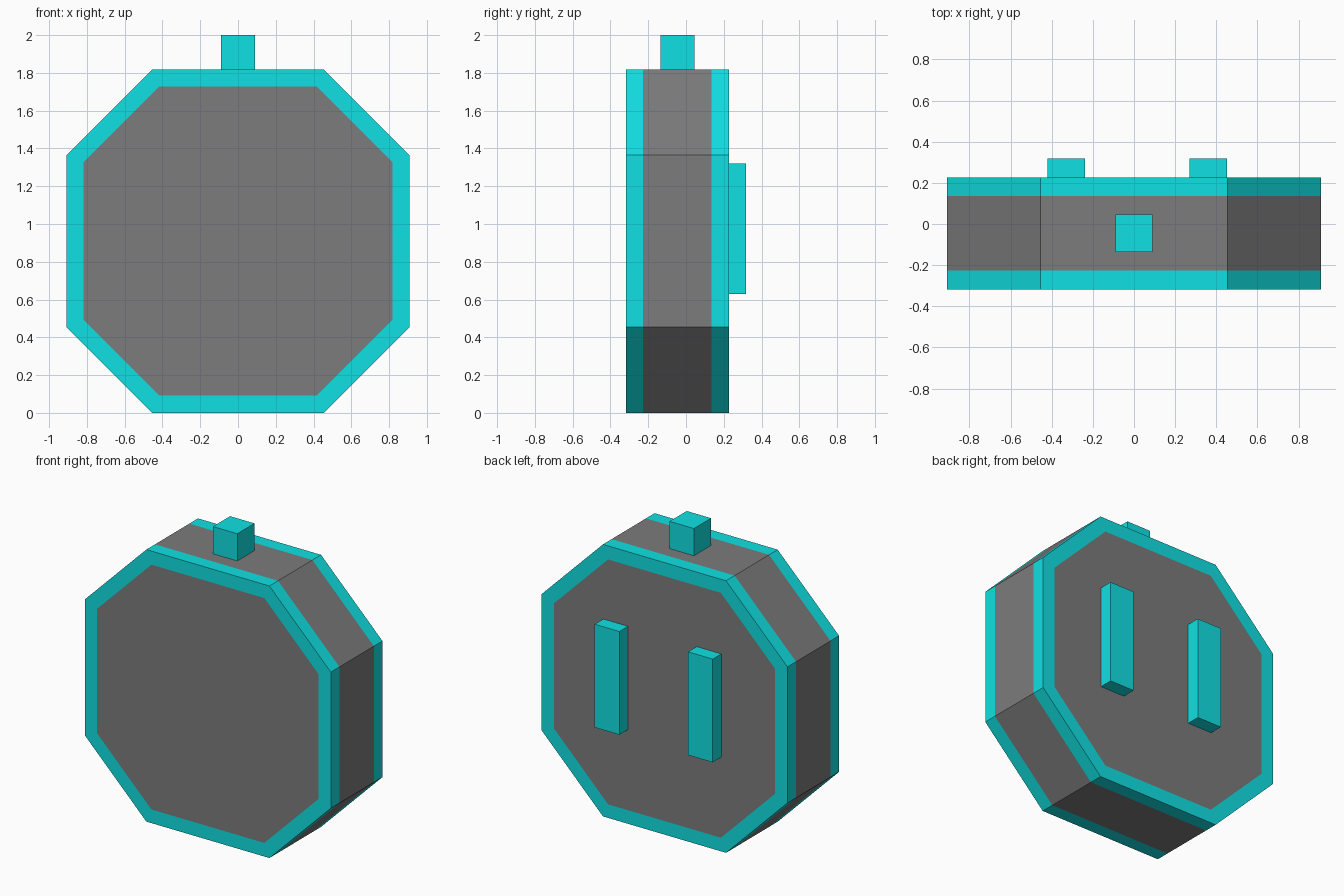
import bpy, bmesh

if "Cube" in bpy.data.objects:
    bpy.data.objects.remove(bpy.data.objects["Cube"])


def material(name, rgb):
    m = bpy.data.materials.new(name)
    m.diffuse_color = (*rgb, 1)
    m.use_nodes = True
    m.node_tree.nodes["Principled BSDF"].inputs["Base Color"].default_value = m.diffuse_color
    return m


TEAL = material("turquoise", (0.005, 0.75, 0.77))
GRAY = material("mid gray", (0.2, 0.2, 0.2))
CENTRE_Z = 0.909


def finish(name, bm, mats):
    bmesh.ops.recalc_face_normals(bm, faces=bm.faces)
    mesh = bpy.data.meshes.new(name)
    bm.to_mesh(mesh)
    bm.free()
    for m in mats:
        mesh.materials.append(m)
    obj = bpy.data.objects.new(name, mesh)
    bpy.context.collection.objects.link(obj)
    return obj


def octagon(bm, y, r, c):
    """Ring of eight vertices: flat sides at r, corners at c."""
    pts = [(c, r), (r, c), (r, -c), (c, -r), (-c, -r), (-r, -c), (-r, c), (-c, r)]
    return [bm.verts.new((x, y, CENTRE_Z + z)) for x, z in pts]


def box(name, lo, hi):
    bm = bmesh.new()
    bmesh.ops.create_cube(bm, size=1)
    for v in bm.verts:
        v.co = [hi[i] if v.co[i] > 0 else lo[i] for i in range(3)]
    return finish(name, bm, [TEAL])


# Octagonal case: turquoise rims, gray face panels and gray band round the side
R, C = 0.909, 0.455
INNER_R, INNER_C = 0.818, 0.417
bm = bmesh.new()
rings = [octagon(bm, -0.318, INNER_R, INNER_C)]
rings += [octagon(bm, y, R, C) for y in (-0.318, -0.227, 0.136, 0.227)]
rings.append(octagon(bm, 0.227, INNER_R, INNER_C))
for k, (a, b) in enumerate(zip(rings, rings[1:])):
    for i in range(8):
        j = (i + 1) % 8
        bm.faces.new((a[i], a[j], b[j], b[i])).material_index = int(k == 2)
for ring in (rings[0], rings[-1]):
    bm.faces.new(ring).material_index = 1
finish("octagonal_case", bm, [TEAL, GRAY])

# Button on top
box("top_button", (-0.09, -0.136, 1.818), (0.09, 0.045, 2.0))

# Upright bars on the back
for name, x in (("left_back_bar", -0.42), ("right_back_bar", 0.27)):
    box(name, (x, 0.227, 0.63), (x + 0.182, 0.318, 1.32))
